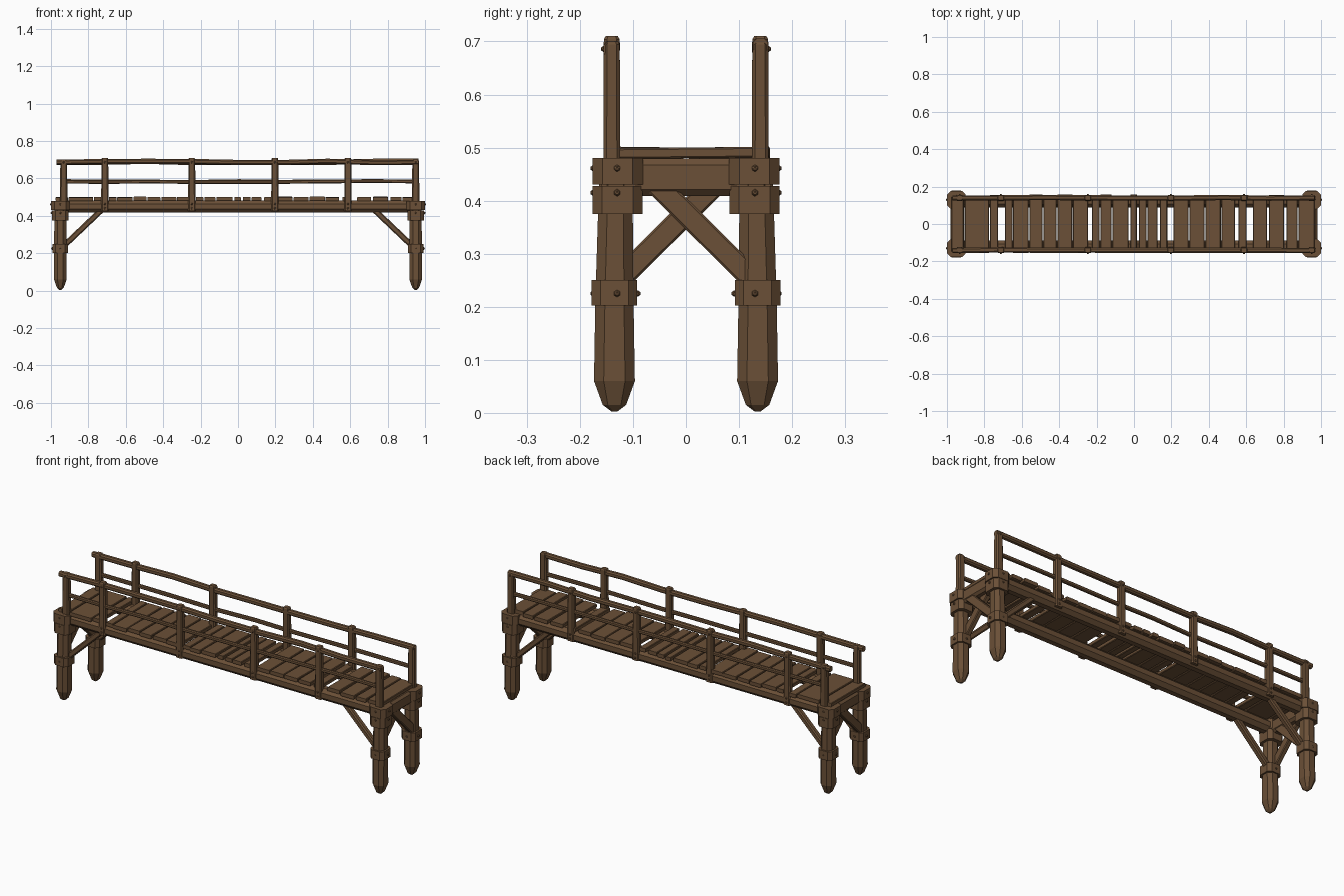
import bpy, bmesh, math, random
from mathutils import Vector

if "Cube" in bpy.data.objects:
    bpy.data.objects.remove(bpy.data.objects["Cube"])

random.seed(4)
wood = bpy.data.materials.new("brown wood")
wood.diffuse_color = (0.147, 0.08, 0.038, 1)
wood.use_nodes = True
wood.node_tree.nodes["Principled BSDF"].inputs["Base Color"].default_value = wood.diffuse_color


def jit(a):
    return random.uniform(-a, a)


def loft(name, stations, c=0.25):
    """Chamfered-square timber through stations (point, width, height)."""
    bm = bmesh.new()
    pts = [Vector(s[0]) for s in stations]
    d = (pts[-1] - pts[0]).normalized()
    ref = Vector((0, 1, 0)) if abs(d.z) > 0.9 else Vector((0, 0, 1))
    u = ref.cross(d).normalized()
    v = d.cross(u)
    rings = []
    for p, (_, w, h) in zip(pts, stations):
        k = c * min(w, h)
        a, b = w / 2, h / 2
        prof = [(a, -b + k), (a, b - k), (a - k, b), (-a + k, b),
                (-a, b - k), (-a, -b + k), (-a + k, -b), (a - k, -b)]
        rings.append([bm.verts.new(p + u * x + v * y) for x, y in prof])
    for r, s in zip(rings, rings[1:]):
        for i in range(8):
            j = (i + 1) % 8
            bm.faces.new((r[i], r[j], s[j], s[i]))
    bm.faces.new(rings[0][::-1])
    bm.faces.new(rings[-1])
    bmesh.ops.recalc_face_normals(bm, faces=bm.faces)
    return finish(name, bm)


def finish(name, bm):
    me = bpy.data.meshes.new(name)
    bm.to_mesh(me)
    bm.free()
    me.materials.append(wood)
    ob = bpy.data.objects.new(name, me)
    bpy.context.collection.objects.link(ob)
    return ob


def timber(name, p, q, w, h, c=0.2):
    return loft(name, [(p, w, h), (q, w, h)], c)


def peg(name, p, r=0.007):
    bm = bmesh.new()
    bmesh.ops.create_icosphere(bm, subdivisions=1, radius=r)
    bmesh.ops.translate(bm, verts=bm.verts, vec=p)
    finish(name, bm)


for sx in (-1, 1):
    for sy in (-1, 1):
        x, y = 0.95 * sx, 0.135 * sy
        # pointed leg pile
        loft("leg", [((x, y, 0.003), 0.012, 0.012), ((x, y, 0.015), 0.036, 0.044),
                     ((x, y, 0.06), 0.068, 0.077), ((x, y, 0.21), 0.067, 0.072),
                     ((x, y * 0.98, 0.46), 0.062, 0.062)], 0.27)
        # collars around the leg
        timber("low_collar", (x, y, 0.202), (x, y, 0.25), 0.084, 0.086)
        yt = 0.129 * sy
        timber("mid_collar", (x, yt, 0.375), (x, yt, 0.428), 0.09, 0.094)
        timber("top_collar", (x, yt, 0.43), (x, yt, 0.48), 0.1, 0.095)
        # pegs in the collars
        for z, off in ((0.225, 0.043), (0.415, 0.046), (0.461, 0.049)):
            peg("peg", (x + sx * off, 0.13 * sy, z))
            peg("peg", (x, y + sy * 0.04, z), 0.006)
        peg("peg", (x, y - sy * 0.044, 0.225), 0.006)
        # long knee brace under the beam
        timber("knee_brace", (x - sx * 0.02, 0.127 * sy, 0.24),
               (0.725 * sx, 0.122 * sy, 0.435), 0.03, 0.03)
        # crossed brace between the two legs
        timber("cross_brace", (x + 0.014 * sy, 0.135 * sy, 0.242),
               (x + 0.014 * sy, -0.06 * sy, 0.435), 0.026, 0.043, 0.15)
    # end cross beam
    timber("cross_beam", (0.95 * sx, -0.16, 0.444), (0.95 * sx, 0.16, 0.444), 0.06, 0.07)

# deck planks, with a few open gaps
edges = [(-.975, -.91), (-.905, -.775), (-.77, -.728), (-.69, -.65), (-.646, -.563),
         (-.56, -.49), (-.485, -.415), (-.41, -.33), (-.326, -.245), (-.225, -.185),
         (-.18, -.12), (-.115, -.03), (-.018, .015), (.027, .068), (.072, .125),
         (.14, .178), (.212, .292), (.297, .378), (.382, .464), (.468, .54),
         (.558, .602), (.637, .712), (.722, .803), (.815, .875), (.88, .965)]
for a, b in edges:
    m, t = (a + b) / 2, jit(0.002)
    w = 0.157 if abs(m) < 0.9 else 0.15
    timber("deck_plank", (m, -w + 0.008 + jit(0.006), 0.490 + t),
           (m, w - 0.004 + jit(0.006), 0.490 - t), b - a, 0.02, 0.15)

posts = (-0.932, -0.712, -0.247, 0.197, 0.588, 0.95)
for sy in (-1, 1):
    y = 0.14 * sy
    # main long log
    loft("long_beam", [((xx, 0.12 * sy, 0.449 + jit(0.001)), 0.064, 0.064)
                       for xx in (-0.96, -0.5, 0, 0.5, 0.96)], 0.29)
    # railing posts, inner ones reach down over the log
    for i, xp in enumerate(posts):
        end = i in (0, 5)
        z0 = 0.47 if end else 0.425
        top = 0.70 if end else 0.71
        loft("rail_post", [((xp, y, z0), 0.04, 0.032), ((xp, y, top - 0.006), 0.036, 0.03),
                           ((xp, y, top), 0.028, 0.023)], 0.2)
        peg("peg", (xp, y + sy * 0.015, 0.686), 0.006)
        if not end:
            for z in (0.44, 0.463):
                peg("peg", (xp, y + sy * 0.016, z), 0.006)
    # slightly wavy top and middle rails
    n = 9
    xs = [-0.97 + 1.935 * i / (n - 1) for i in range(n)]
    loft("top_rail", [((xx, y + jit(0.002), 0.688 + jit(0.004)), 0.028, 0.027)
                      for xx in xs], 0.25)
    xs = [-0.945 + 1.9 * i / (n - 1) for i in range(n)]
    loft("middle_rail", [((xx, y + jit(0.002), 0.583 + jit(0.003)), 0.018, 0.02)
                         for xx in xs], 0.25)
